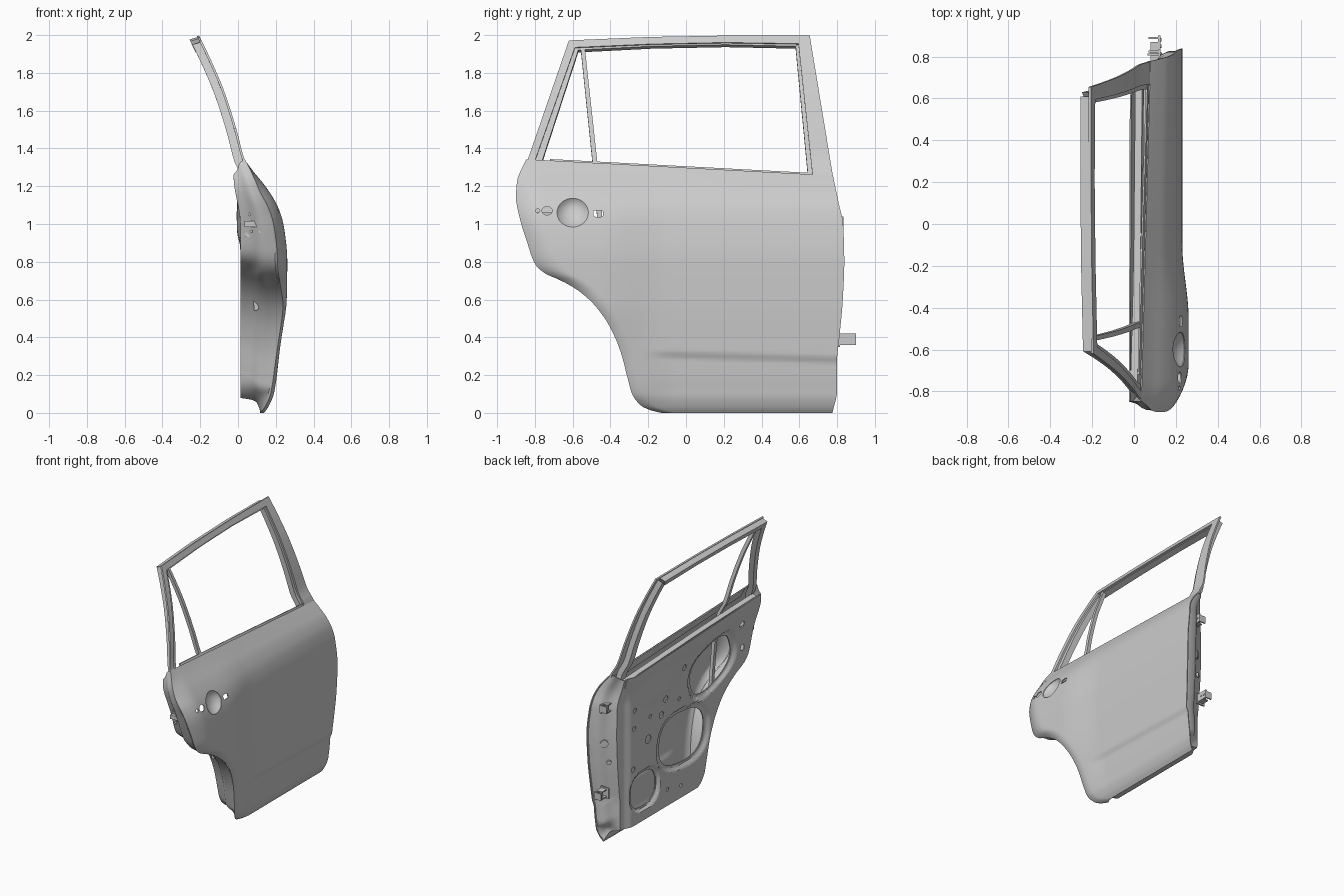
import bpy, bmesh, math
from mathutils import Vector

if "Cube" in bpy.data.objects:
    bpy.data.objects.remove(bpy.data.objects["Cube"])

ROWS, COLS = 70, 84


def S(t):
    t = max(0.0, min(1.0, t))
    return t * t * (3 - 2 * t)


def curve(pts):
    """Smooth monotone interpolation through a few (input, output) points."""
    n = len(pts)
    d = [(pts[i + 1][1] - pts[i][1]) / (pts[i + 1][0] - pts[i][0]) for i in range(n - 1)]
    m = [d[0]] + [0 if a * b <= 0 else 2 * a * b / (a + b) for a, b in zip(d, d[1:])] + [d[-1]]

    def f(v):
        v = max(pts[0][0], min(pts[-1][0], v))
        i = next((k for k in range(n - 1) if v <= pts[k + 1][0]), n - 2)
        h = pts[i + 1][0] - pts[i][0]
        t = (v - pts[i][0]) / h
        return ((2*t**3 - 3*t*t + 1) * pts[i][1] + (t**3 - 2*t*t + t) * h * m[i]
                + (3*t*t - 2*t**3) * pts[i + 1][1] + (t**3 - t*t) * h * m[i + 1])
    return f


# Door outline and section curves
left = curve([(0, -.13), (.015, -.19), (.04, -.24), (.1, -.285), (.18, -.308), (.32, -.345), (.45, -.4),
              (.56, -.475), (.64, -.56), (.7, -.66), (.74, -.75), (.79, -.8), (.9, -.84),
              (1.03, -.88), (1.14, -.9), (1.22, -.895), (1.29, -.87), (1.34, -.845)])
right = curve([(0, .775), (.12, .8), (.28, .8), (.4, .812), (.6, .83), (.8, .838), (1, .832),
               (1.15, .808), (1.34, .778)])
section = curve([(0, .138), (.03, .16), (.1, .19), (.2, .205), (.4, .218), (.6, .228), (.8, .231),
                 (1, .212), (1.1, .192), (1.2, .15), (1.27, .105), (1.34, .058)])
frame_x = curve([(.5, .12), (1, .11), (1.25, .08), (1.34, .035), (1.5, -.008), (1.7, -.072),
                 (1.85, -.135), (2, -.207)])


def ztop(y):
    return 1.298 - .053 * y


def zmap(y, r):
    return r if r < 1 else 1 + (r - 1) * (ztop(y) - 1) / .34


def skin_x(y, z):
    r = z if z < 1 else 1 + (z - 1) * .34 / (ztop(y) - 1)
    x = section(r) + .027 * y * S((r - 1) / .34)
    x += .03 * S((-.1 - y) / .35) * S((r - .1) / .5) * S((1.34 - r) / .4)
    x -= .012 * (1 - S((z - .29 + .03 * y) / .03)) * S((y + .25) / .2) * S(z / .15)
    up = S((r - .55) / .25)
    edge = max(0, 1 - (y - left(r)) / (.07 + .07 * up))
    return x - (.018 + .034 * up) * edge ** 2 * S((1.34 - r) / .2)


# Inner openings: y, z, half width, half height, tilt
OPENINGS = [(.01, .515, .26, .185, .1), (-.33, .92, .24, .15, -.3), (.46, .3, .145, .125, 0)]


def inner_x(y, z):
    x = .012 - .035 * S((z - 1) / .25)
    for cy, cz, a, b, w in OPENINGS:
        u = (y - cy) * math.cos(w) + (z - cz) * math.sin(w)
        v = (z - cz) * math.cos(w) - (y - cy) * math.sin(w)
        e = (abs(u / a) ** 2.6 + abs(v / b) ** 2.6) ** (1 / 2.6)
        x += .022 * (1 - S((e - 1.08) / .15))
    x -= .018 * S(1.3 - math.hypot((y - .3) / .25, (z - 1.0) / .1))    # pull-handle boss
    x += .03 * S((y - .61) / .08)                                      # front edge rebate
    return x


def make(name, verts, faces, fix=False):
    me = bpy.data.meshes.new(name)
    me.from_pydata(verts, [], faces)
    if fix:
        bm = bmesh.new()
        bm.from_mesh(me)
        bmesh.ops.recalc_face_normals(bm, faces=bm.faces)
        bm.to_mesh(me)
        bm.free()
    ob = bpy.data.objects.new(name, me)
    bpy.context.collection.objects.link(ob)
    return ob


def activate(ob):
    bpy.ops.object.select_all(action='DESELECT')
    ob.select_set(True)
    bpy.context.view_layer.objects.active = ob


def smooth(ob, angle=35):
    activate(ob)
    bpy.ops.object.shade_smooth_by_angle(angle=math.radians(angle))


def lofted(rings, closed=False):
    n, m = len(rings), len(rings[0])
    faces = [(i*m + j, i*m + (j + 1) % m, (i + 1)*m + (j + 1) % m, (i + 1)*m + j)
             for i in range(n - 1) for j in range(m if closed else m - 1)]
    return [p for r in rings for p in r], faces


def ellipse(cy, cz, a, b, w=0, p=2, n=40):
    out = []
    for k in range(n):
        c, s = math.cos(2*math.pi*k/n), math.sin(2*math.pi*k/n)
        u, v = a * math.copysign(abs(c) ** (2/p), c), b * math.copysign(abs(s) ** (2/p), s)
        out.append((cy + u*math.cos(w) - v*math.sin(w), cz + u*math.sin(w) + v*math.cos(w)))
    return out


def thicken_and_cut(ob, thick, offset, outlines, x0, x1):
    verts, faces = [], []
    for o in outlines:
        k, n = len(verts), len(o)
        v, f = lofted([[(x0, *p) for p in o], [(x1, *p) for p in o]], True)
        verts += v
        faces += [tuple(i + k for i in q) for q in f]
        faces += [tuple(range(k + n - 1, k - 1, -1)), tuple(range(k + n, k + 2*n))]
    cutter = make("cutter", verts, faces, True)
    cutter.hide_render = True
    sol = ob.modifiers.new("thickness", 'SOLIDIFY')
    sol.thickness, sol.offset = thick, offset
    cut = ob.modifiers.new("holes", 'BOOLEAN')
    cut.operation, cut.solver, cut.object = 'DIFFERENCE', 'EXACT', cutter
    activate(ob)
    for mod in ("thickness", "holes"):
        bpy.ops.object.modifier_apply(modifier=mod)
    bpy.data.objects.remove(cutter)
    smooth(ob)


def panel_grid(r0, r1, lo, hi, xf):
    rows = []
    for i in range(ROWS + 1):
        r = r0 + (r1 - r0) * (i / ROWS) ** 1.3
        row = []
        for j in range(COLS + 1):
            y = lo(r) + (hi(r) - lo(r)) * j / COLS
            z = zmap(y, r)
            row.append((xf(y, z), y, z))
        rows.append(row)
    return rows


def perimeter(g):
    return [r[0] for r in reversed(g)] + g[0][1:] + [r[-1] for r in g[1:]]


# Outer skin with handle and lock holes
skin_g = panel_grid(0, 1.34, left, right, skin_x)
skin = make("outer_skin", *lofted(skin_g))
thicken_and_cut(skin, .007, -1, [ellipse(-.6, 1.06, .083, .076), ellipse(-.785, 1.07, .011, .011),
                                 ellipse(-.735, 1.07, .027, .022), ellipse(-.465, 1.055, .026, .017, 0, 4)],
                .05, .4)

# Handle bowl
rings = []
for k in range(1, 11):
    t = k / 10
    rings.append([(skin_x(y, z) - .002 - .042 * (1 - t ** 2.5), y, z)
                  for y, z in ellipse(-.6, 1.06, .085 * t, .078 * t)])
v, f = lofted(rings, True)
smooth(make("handle_bowl", v, f + [tuple(range(39, -1, -1))], True), 50)

# Inner panel with access openings and small holes
inner_g = panel_grid(.08, 1.26, lambda r: left(max(r - .06, 0)) + .05, lambda r: right(r) - .085, inner_x)
inner = make("inner_panel", *lofted(inner_g))
small = [(.27, .78, .025), (.425, .66, .03), (.59, .8, .018), (.58, .93, .018), (.22, .88, .024),
         (.0, 1.03, .022), (-.68, .92, .022), (.04, .17, .014), (-.66, 1.1, .025),
         (.4, .82, .015), (.06, .82, .015), (.6, .5, .02), (.2, .2, .015)]
thicken_and_cut(inner, .007, 1, [ellipse(*o, 2.6, 48) for o in OPENINGS]
                + [ellipse(y, z, q, q, n=20) for y, z, q in small], -.2, .2)

# Side walls joining skin and inner panel, with a flatter ledge along the bottom
SIDE = [(.02, 0), (.06, .1), (.35, .14), (.5, .3), (.6, .55), (.75, .78), (.92, .92), (1, 1)]
BASE = [(.02, 0), (.06, .3), (.2, .72), (.4, .86), (.6, .91), (.8, .95), (.93, .98), (1, 1)]
po, pi = perimeter(skin_g), perimeter(inner_g)
wall = []
for (sx, sy), (bx, by) in zip(SIDE, BASE):
    ring = []
    for a, b in zip(po, pi):
        w = S((.15 - a[2]) / .15)
        fx, fy = sx + (bx - sx) * w, sy + (by - sy) * w
        ring.append((a[0] + (b[0] - a[0]) * fx, a[1] + (b[1] - a[1]) * fy, a[2] + (b[2] - a[2]) * fy))
    wall.append(ring)
smooth(make("door_edge_wall", *lofted(wall), True), 40)


def strip(name, a, b, off, thick, n=24):
    """Curved bar between two edge lines in side view, following the window lean."""
    def sample(pts, t):
        s = t * (len(pts) - 1)
        i = min(int(s), len(pts) - 2)
        return [p + (q - p) * (s - i) for p, q in zip(pts[i], pts[i + 1])]
    rings = []
    for k in range(n + 1):
        p, q = sample(a, k / n), sample(b, k / n)
        rings.append([(frame_x(z) - .95 * d, y, z - .3 * d)
                      for (y, z), d in ((p, off), (q, off), (q, off + thick), (p, off + thick))])
    v, f = lofted(rings, True)
    smooth(make(name, v, f + [(3, 2, 1, 0), (4*n, 4*n + 1, 4*n + 2, 4*n + 3)], True), 30)


# Window frame: wide outer face plus deeper inner channel
strip("front_post", [(.78, 1.24), (.655, 1.998)], [(.672, 1.24), (.595, 1.955)], 0, .012)
strip("front_post_channel", [(.72, 1.16), (.63, 1.985)], [(.655, 1.16), (.58, 1.945)], .012, .04)
strip("rear_post", [(-.845, 1.32), (-.62, 1.972)], [(-.805, 1.32), (-.588, 1.935)], 0, .012)
strip("rear_post_channel", [(-.835, 1.22), (-.61, 1.965)], [(-.8, 1.22), (-.57, 1.925)], .012, .042)
strip("top_rail", [(-.62, 1.972), (-.2, 1.99), (.24, 1.998), (.655, 1.998)],
      [(-.588, 1.935), (-.18, 1.953), (.21, 1.961), (.595, 1.955)], 0, .012)
strip("top_rail_channel", [(-.61, 1.966), (-.2, 1.985), (.24, 1.993), (.61, 1.99)],
      [(-.57, 1.925), (-.18, 1.945), (.21, 1.953), (.58, 1.945)], .012, .044)
strip("divider_bar", [(-.558, 1.94), (-.492, 1.3)], [(-.536, 1.94), (-.466, 1.3)], .01, .026)
strip("window_guide", [(-.492, 1.3), (-.43, .55)], [(-.466, 1.3), (-.4, .55)], .012, .025)

# Belt line flanges
ya, yb = -.72, .68
strip("outer_belt_flange", [(ya, ztop(ya) + .01), (yb, ztop(yb) + .01)],
      [(ya, ztop(ya) - .06), (yb, ztop(yb) - .06)], .008, .008)
strip("inner_belt_flange", [(-.8, ztop(-.8) - .05), (.69, ztop(.69) - .05)],
      [(-.8, ztop(-.8) - .1), (.69, ztop(.69) - .1)], .05, .035)


def hardware(name, boxes=(), rods=()):
    bm = bmesh.new()
    for lo, hi in boxes:
        vs = bmesh.ops.create_cube(bm, size=1)['verts']
        for p in vs:
            p.co = Vector([(l + h) / 2 + c * (h - l) for l, h, c in zip(lo, hi, p.co)])
    for centre, axis, rad, length in rods:
        rot = Vector(axis).to_track_quat('Z', 'Y')
        vs = bmesh.ops.create_cone(bm, cap_ends=True, segments=20, radius1=rad, radius2=rad,
                                   depth=length)['verts']
        for p in vs:
            p.co = rot @ p.co + Vector(centre)
    me = bpy.data.meshes.new(name)
    bm.to_mesh(me)
    bm.free()
    ob = bpy.data.objects.new(name, me)
    bpy.context.collection.objects.link(ob)
    smooth(ob)


# Hinges on the front edge
for name, y, z in (("upper_hinge", .735, 1.01), ("lower_hinge", .8, .39)):
    hardware(name, [((.115, y, z - .03), (.126, y + .1, z + .03)),
                    ((.07, y + .085, z - .025), (.116, y + .095, z + .025)),
                    ((.065, y + .005, z - .04), (.13, y + .016, z + .04)),
                    ((.08, y + .01, z - .03), (.12, y + .07, z - .022)),
                    ((.08, y + .01, z + .022), (.12, y + .07, z + .03))],
             [((.095, y + .055, z), (0, 0, 1), .009, .06),
              ((.126, y + .05, z), (1, 0, 0), .008, .01),
              ((.126, y + .08, z), (1, 0, 0), .008, .01)])

# Plugs on the front edge, and the latch with its screws on the rear edge
n = (-.6, .8, 0)
hardware("front_edge_plugs", rods=[((.115, .795, .74), n, .028, .014), ((.09, .775, .6), n, .016, .014)])
hardware("latch", [((.035, -.845, .985), (.11, -.78, 1.015)), ((.04, -.8, .93), (.12, -.7, 1.06))],
         [((x, -.835, z), (0, 1, 0), .008, .02) for x, z in ((.06, 1.05), (.1, 1.03), (.07, .96), (.12, .96))])
